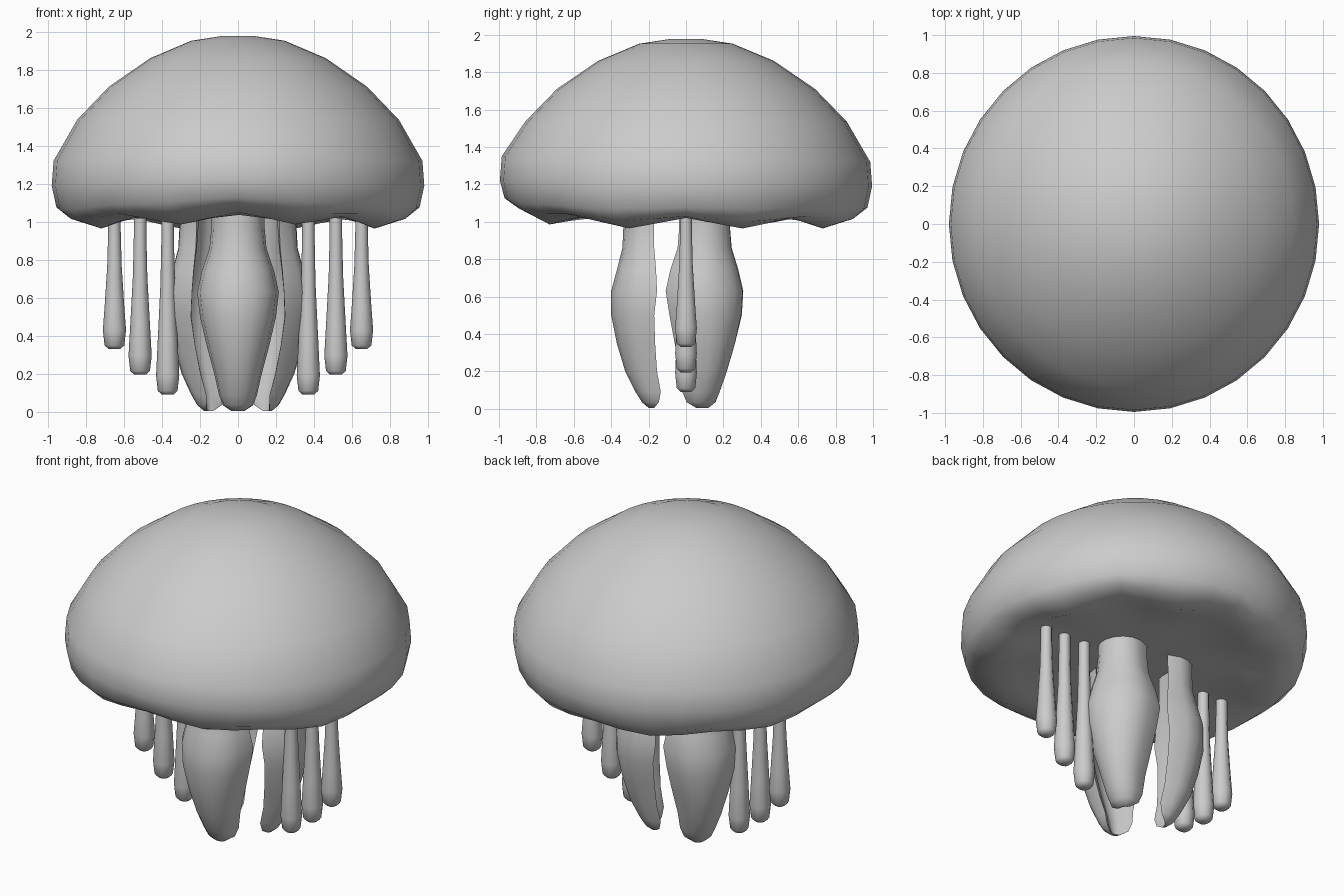
import bpy, bmesh, math
from math import sin, cos, pi

if "Cube" in bpy.data.objects:
    bpy.data.objects.remove(bpy.data.objects["Cube"])

grey = bpy.data.materials.new("soft_grey")
grey.diffuse_color = (0.6, 0.6, 0.6, 1)
grey.use_nodes = True
grey.node_tree.nodes["Principled BSDF"].inputs["Base Color"].default_value = grey.diffuse_color


def loft(name, rings, smooth_angle=70):
    """Skin a list of closed rings and cap both ends."""
    bm = bmesh.new()
    loops = [[bm.verts.new(p) for p in ring] for ring in rings]
    n = len(loops[0])
    for a, b in zip(loops, loops[1:]):
        for i in range(n):
            j = (i + 1) % n
            bm.faces.new((a[i], a[j], b[j], b[i]))
    for end in (loops[0], loops[-1]):
        c = bm.verts.new(sum((v.co for v in end), end[0].co * 0) / n)
        for i in range(n):
            bm.faces.new((end[i], end[(i + 1) % n], c))
    bmesh.ops.recalc_face_normals(bm, faces=bm.faces)
    me = bpy.data.meshes.new(name)
    bm.to_mesh(me)
    bm.free()
    me.materials.append(grey)
    ob = bpy.data.objects.new(name, me)
    bpy.context.collection.objects.link(ob)
    bpy.ops.object.select_all(action='DESELECT')
    ob.select_set(True)
    bpy.context.view_layer.objects.active = ob
    bpy.ops.object.shade_smooth_by_angle(angle=math.radians(smooth_angle))
    return ob


# Bell: dome profile (radius, height, scallop strength, front lift)
bell_profile = [
    (0.08, 1.978, 0, 0), (0.25, 1.952, 0, 0), (0.47, 1.86, 0, 0), (0.69, 1.71, 0, 0),
    (0.86, 1.535, 0, 0), (0.985, 1.32, 0, 0.03), (0.995, 1.19, 0, 0.03),
    (0.97, 1.07, 0.2, 0.05), (0.91, 1.015, 0.5, 0.06), (0.79, 0.992, 1, 0.03),
    (0.68, 1.02, 0.6, 0), (0.45, 1.035, 0, 0), (0.1, 1.04, 0, 0)]
SEG = 32
rings = []
for r, z, scallop, lift in bell_profile:
    ring = []
    for i in range(SEG):
        a = 2 * pi * i / SEG
        front = max(0, -sin(a)) ** 4
        ring.append((0.985 * r * cos(a), r * sin(a),
                     z + 0.028 * scallop * cos(8 * a) + lift * front))
    rings.append(ring)
loft("bell", rings, 180)

# Mouth arms: height, half width, outer y, inner-middle y, edge y
arm_profile = [
    (0.005, 0.035, -0.20, -0.18, -0.17), (0.035, 0.08, -0.235, -0.19, -0.145),
    (0.09, 0.10, -0.27, -0.20, -0.135), (0.20, 0.125, -0.325, -0.23, -0.155),
    (0.35, 0.165, -0.37, -0.27, -0.165), (0.50, 0.20, -0.40, -0.29, -0.17),
    (0.63, 0.215, -0.40, -0.29, -0.155), (0.74, 0.19, -0.37, -0.27, -0.16),
    (0.86, 0.15, -0.34, -0.24, -0.17), (0.97, 0.14, -0.335, -0.22, -0.17),
    (1.09, 0.14, -0.335, -0.22, -0.17)]


def arm_ring(z, w, outer, mid, edge):
    """Crescent section, convex outside and hollow inside."""
    pts = [(w * cos(pi * k / 8), edge + (outer - edge) * sin(pi * k / 8) ** 0.8)
           for k in range(9)]
    pts += [(-0.72 * w, edge + 0.25 * (mid - edge)), (-0.38 * w, edge + 0.8 * (mid - edge)),
            (0, mid), (0.38 * w, edge + 0.8 * (mid - edge)),
            (0.72 * w, edge + 0.25 * (mid - edge))]
    return [(x, y, z) for x, y in pts]


for name, turn in (("front_arm", 0), ("right_arm", 120), ("left_arm", 240)):
    arm = loft(name, [arm_ring(*row) for row in arm_profile])
    arm.rotation_euler.z = math.radians(turn)

# Tentacles: thin at the top, swelling to a rounded club end
for side, label in ((1, "right"), (-1, "left")):
    for k, (x, low) in enumerate(((0.37, 0.09), (0.515, 0.195), (0.65, 0.33))):
        top = 1.06
        span = top - low
        prof = [(0.03, low), (0.052, low + 0.02), (0.061, low + 0.1),
                (0.052, low + 0.3 * span), (0.038, low + 0.6 * span),
                (0.033, low + 0.85 * span), (0.033, top)]
        loft(f"{label}_tentacle_{k + 1}",
             [[(side * x + r * cos(pi * i / 5), r * sin(pi * i / 5), z) for i in range(10)]
              for r, z in prof])
